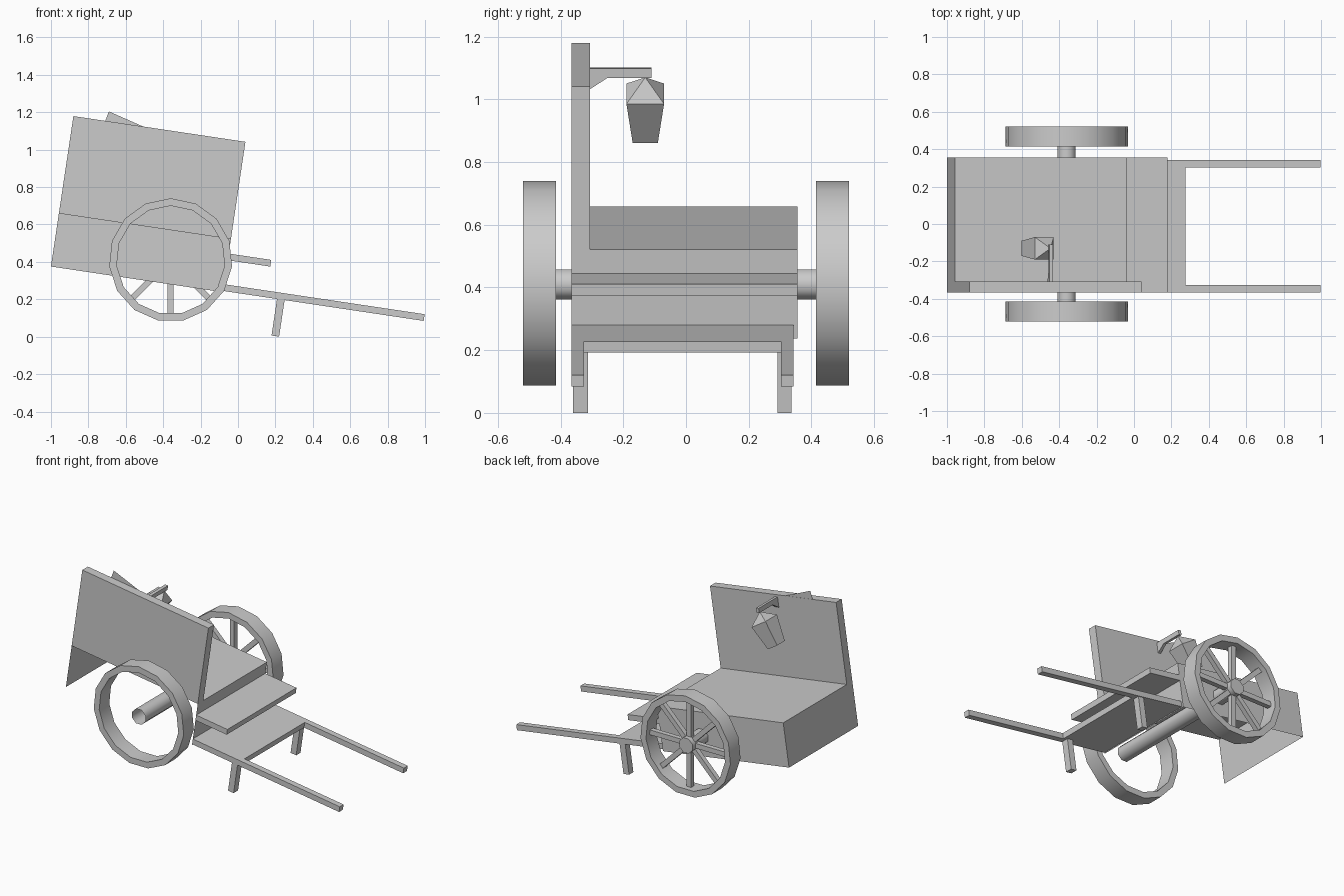
import bpy, bmesh, math
from mathutils import Matrix, Vector

if "Cube" in bpy.data.objects:
    bpy.data.objects.remove(bpy.data.objects["Cube"])

CENTRE = Vector((-0.36, 0.0, 0.41))          # wheel centre
TILT = Matrix.Translation(CENTRE) @ Matrix.Rotation(math.radians(8.5), 4, 'Y')
STRAIGHT = Matrix.Translation(CENTRE)

grey = bpy.data.materials.new("plain grey")
grey.diffuse_color = (0.6, 0.6, 0.6, 1)
grey.use_nodes = True
grey.node_tree.nodes["Principled BSDF"].inputs["Base Color"].default_value = grey.diffuse_color


def finish(name, bm, matrix, smooth=False):
    bmesh.ops.recalc_face_normals(bm, faces=bm.faces[:])
    bmesh.ops.transform(bm, matrix=matrix, verts=bm.verts[:])
    me = bpy.data.meshes.new(name)
    bm.to_mesh(me)
    bm.free()
    me.materials.append(grey)
    ob = bpy.data.objects.new(name, me)
    bpy.context.collection.objects.link(ob)
    if smooth:
        bpy.ops.object.select_all(action='DESELECT')
        bpy.context.view_layer.objects.active = ob
        ob.select_set(True)
        bpy.ops.object.shade_smooth_by_angle(angle=math.radians(50))
    return ob


def loft(bm, loops, caps=(True, True), closed=False):
    """Skin matching point loops with quads, with optional end caps."""
    rings = [[bm.verts.new(p) for p in loop] for loop in loops]
    n = len(rings[0])
    pairs = list(zip(rings, rings[1:])) + ([(rings[-1], rings[0])] if closed else [])
    for a, b in pairs:
        for i in range(n):
            j = (i + 1) % n
            bm.faces.new((a[i], a[j], b[j], b[i]))
    if not closed:
        for ring, cap in ((rings[0], caps[0]), (rings[-1], caps[1])):
            if cap:
                bm.faces.new(ring)


def box(name, u, y, w, matrix=TILT, open_dirs=()):
    bm = bmesh.new()
    loft(bm, [[(u[0], yy, w[0]), (u[1], yy, w[0]), (u[1], yy, w[1]), (u[0], yy, w[1])] for yy in y])
    bm.normal_update()
    bmesh.ops.recalc_face_normals(bm, faces=bm.faces[:])
    gone = [f for f in bm.faces if any(f.normal.dot(Vector(d)) > 0.9 for d in open_dirs)]
    bmesh.ops.delete(bm, geom=gone, context='FACES')
    return finish(name, bm, matrix)


def circle(r, y, n, phase=0.0):
    return [(r * math.sin(phase + 2 * math.pi * i / n), y, r * math.cos(phase + 2 * math.pi * i / n))
            for i in range(n)]


# Cart body, open underneath and on the side below the tall board
box("cart_body", (-0.628, 0.302), (-0.365, 0.355), (-0.129, 0.158),
    open_dirs=((0, 0, -1), (0, -1, 0)))
box("tall_side_board", (-0.628, 0.302), (-0.365, -0.307), (0.158, 0.684))

# Splinter standing on the inner face of the board
bm = bmesh.new()
bm.faces.new([bm.verts.new((u, -0.308, w)) for u, w in
              ((-0.456, 0.683), (-0.248, 0.683), (-0.444, 0.737))])
finish("board_splinter", bm, TILT)

# Steps
box("upper_step", (0.302, 0.532), (-0.365, 0.355), (0.044, 0.080))
box("footboard", (0.302, 0.655), (-0.325, 0.305), (-0.122, -0.086))

# Handles and legs
for side, hy, ly in (("front", (-0.365, -0.325), (-0.36, -0.313)),
                     ("back", (0.303, 0.343), (0.292, 0.337))):
    box(side + "_handle", (0.302, 1.386), hy, (-0.122, -0.086))
    box(side + "_leg", (0.593, 0.634), ly, (-0.3195, -0.122))

# Wheels
for side, y0, y1 in (("front", -0.52, -0.415), ("back", 0.415, 0.52)):
    bm = bmesh.new()
    loft(bm, [circle(r, y, 15) for r, y in ((0.33, y0), (0.33, y1), (0.29, y1), (0.29, y0))],
         closed=True)
    finish(side + "_wheel_rim", bm, STRAIGHT, True)

# Spokes on the back wheel only
bm = bmesh.new()
for k in range(8):
    spin = Matrix.Rotation(k * math.pi / 4, 3, 'Y')
    loft(bm, [[spin @ Vector((x, 0.468 + y, z)) for x, y in
               ((-0.016, -0.016), (0.016, -0.016), (0.016, 0.016), (-0.016, 0.016))]
              for z in (0.03, 0.295)])
finish("back_wheel_spokes", bm, STRAIGHT)

# Axle, open at the front end
bm = bmesh.new()
loft(bm, [circle(0.052, y, 8, math.pi / 8) for y in (-0.52, 0.515)], caps=(False, True))
finish("axle", bm, STRAIGHT, True)

# Lantern bracket with brace
bm = bmesh.new()
profile = ((-0.31, 0.670), (-0.11, 0.670), (-0.11, 0.640), (-0.25, 0.640), (-0.31, 0.601))
loft(bm, [[(u, y, w) for y, w in profile] for u in (-0.194, -0.174)])
finish("lantern_bracket", bm, TILT)

# Lantern: tapered body and pyramid roof, swung toward the rear
SWING = Matrix.Translation((-0.48, -0.13, 1.018)) @ Matrix.Rotation(math.radians(33), 4, 'Y')


def square(h, z):
    return [(-h, -h, z), (h, -h, z), (h, h, z), (-h, h, z)]


bm = bmesh.new()
loft(bm, [square(0.04, -0.162), square(0.06, 0)], caps=(True, False))
bm.verts.ensure_lookup_table()
top = bm.verts[4:8]
apex = bm.verts.new((0, 0, 0.062))
for i in range(4):
    bm.faces.new((top[i], top[(i + 1) % 4], apex))
finish("lantern", bm, SWING)
